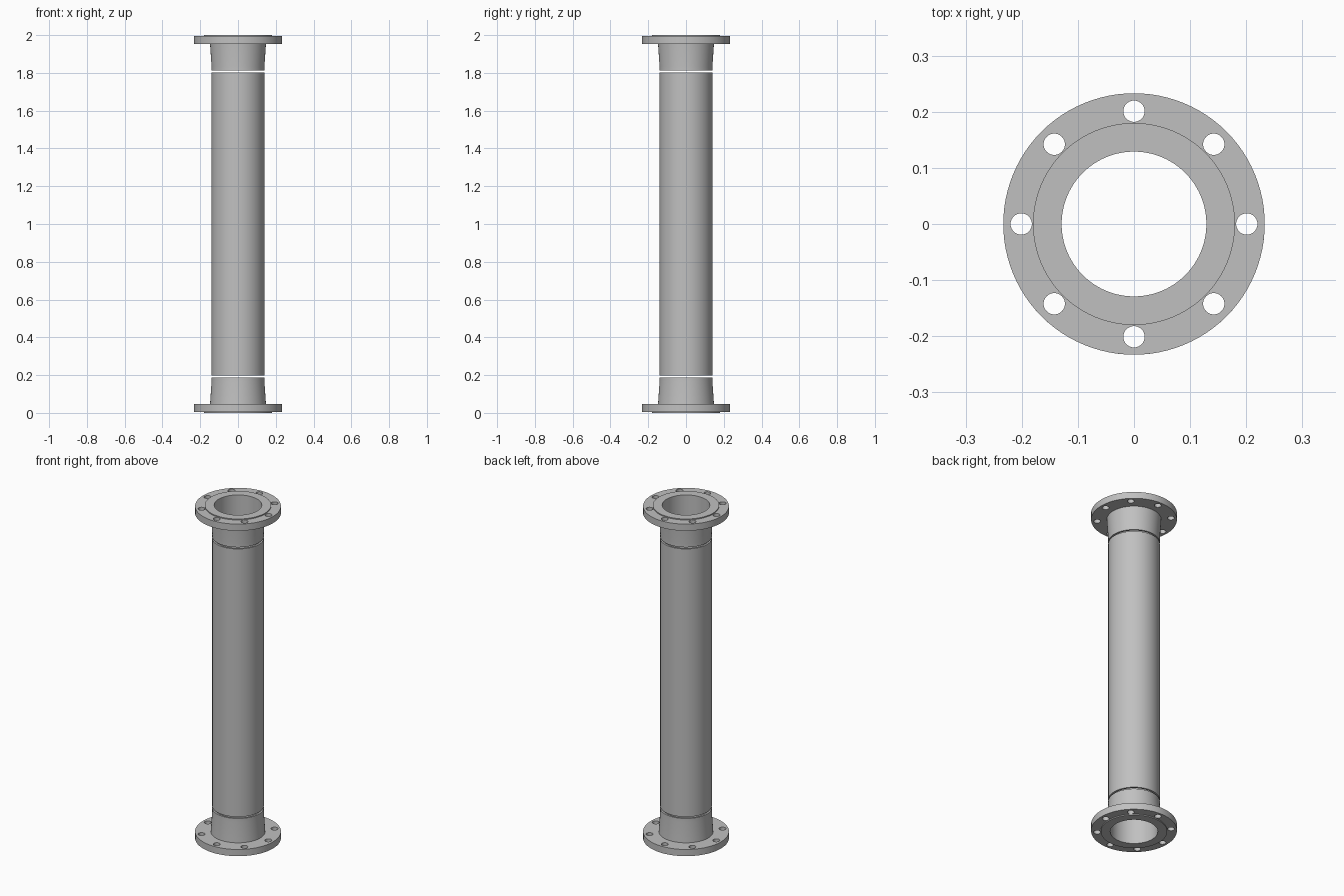
import bpy, bmesh, math
from mathutils import Matrix, Vector

cube = bpy.data.objects.get("Cube")
if cube:
    bpy.data.objects.remove(cube, do_unlink=True)

SEGMENTS = 96
BORE, PIPE = 0.129, 0.14
FLANGE, RAISED = 0.233, 0.18
BOLT_CIRCLE, BOLT_HOLE = 0.201, 0.019

steel = bpy.data.materials.new("grey steel")
steel.use_nodes = True
steel.diffuse_color = (0.53, 0.53, 0.53, 1)
steel.node_tree.nodes["Principled BSDF"].inputs["Base Color"].default_value = steel.diffuse_color


def add_object(name, bm):
    bmesh.ops.recalc_face_normals(bm, faces=bm.faces)
    mesh = bpy.data.meshes.new(name)
    bm.to_mesh(mesh)
    bm.free()
    mesh.materials.append(steel)
    obj = bpy.data.objects.new(name, mesh)
    bpy.context.collection.objects.link(obj)
    return obj


def lathe(name, profile):
    """Spin a closed (radius, height) profile about the z axis."""
    bm = bmesh.new()
    verts = [bm.verts.new((r, 0, z)) for r, z in profile]
    edges = [bm.edges.new((v, verts[i - 1])) for i, v in enumerate(verts)]
    bmesh.ops.spin(bm, geom=verts + edges, cent=(0, 0, 0), axis=(0, 0, 1),
                   angle=math.tau, steps=SEGMENTS, use_merge=True)
    bmesh.ops.remove_doubles(bm, verts=bm.verts, dist=1e-5)
    return add_object(name, bm)


def activate(obj):
    bpy.ops.object.select_all(action='DESELECT')
    obj.select_set(True)
    bpy.context.view_layer.objects.active = obj


# Pipe between the two weld gaps
pipe = lathe("pipe", [(BORE, 0.198), (PIPE, 0.198), (PIPE, 1.802), (BORE, 1.802)])

# Weld-neck flange: raised face, plate and tapered hub
bottom = lathe("bottom_flange", [
    (BORE, 0), (RAISED, 0), (RAISED, 0.006), (FLANGE, 0.006), (FLANGE, 0.046),
    (0.148, 0.046), (PIPE, 0.165), (PIPE, 0.188), (BORE, 0.188)])

# Ring of bolt holes
bm = bmesh.new()
for i in range(8):
    turn = Matrix.Rotation(i * math.tau / 8, 4, 'Z')
    bmesh.ops.create_cone(bm, cap_ends=True, segments=32, radius1=BOLT_HOLE,
                          radius2=BOLT_HOLE, depth=0.2,
                          matrix=turn @ Matrix.Translation(Vector((BOLT_CIRCLE, 0, 0.02))))
cutter = add_object("bolt_hole_cutter", bm)
cutter.hide_render = True
activate(bottom)
holes = bottom.modifiers.new("bolt holes", 'BOOLEAN')
holes.object = cutter
holes.operation = 'DIFFERENCE'
holes.solver = 'EXACT'
bpy.ops.object.modifier_apply(modifier=holes.name)
bpy.data.objects.remove(cutter, do_unlink=True)

# Matching flange turned over at the top
top = bottom.copy()
top.data = bottom.data.copy()
top.name = "top_flange"
top.rotation_euler.x = math.pi
top.location.z = 2
bpy.context.collection.objects.link(top)

for obj in (pipe, bottom, top):
    activate(obj)
    bpy.ops.object.shade_smooth_by_angle(angle=math.radians(30))
# Keep the crease where the hub taper meets the straight neck soft
